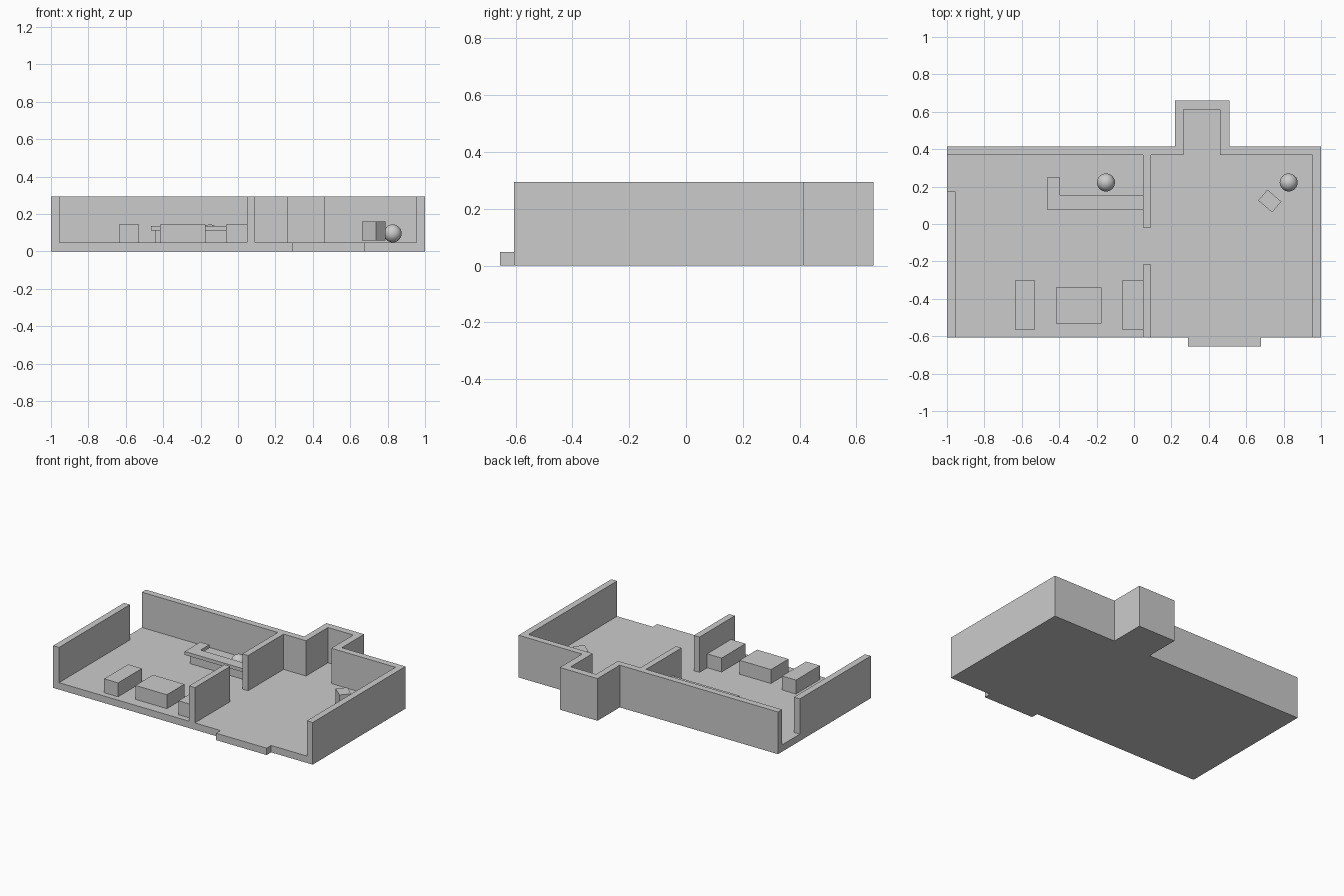
import bpy, bmesh
from math import radians
from mathutils import Matrix

if "Cube" in bpy.data.objects:
    bpy.data.objects.remove(bpy.data.objects["Cube"])

FLOOR, TOP = 0.048, 0.294


def finish(name, bm):
    bmesh.ops.recalc_face_normals(bm, faces=bm.faces)
    mesh = bpy.data.meshes.new(name)
    bm.to_mesh(mesh)
    bm.free()
    ob = bpy.data.objects.new(name, mesh)
    bpy.context.collection.objects.link(ob)
    return ob


def prism(name, outline, z0, z1):
    """Extrude a plan outline from z0 to z1."""
    bm = bmesh.new()
    face = bm.faces.new([bm.verts.new((x, y, z0)) for x, y in outline])
    out = bmesh.ops.extrude_face_region(bm, geom=[face], use_keep_orig=True)
    tops = [v for v in out["geom"] if isinstance(v, bmesh.types.BMVert)]
    bmesh.ops.translate(bm, verts=tops, vec=(0, 0, z1 - z0))
    return finish(name, bm)


def block(name, x0, x1, y0, y1, z0, z1):
    return prism(name, [(x0, y0), (x1, y0), (x1, y1), (x0, y1)], z0, z1)


def ball(name, x, y, r=0.048):
    bm = bmesh.new()
    bmesh.ops.create_uvsphere(bm, u_segments=32, v_segments=16, radius=r)
    for f in bm.faces:
        f.smooth = True
    ob = finish(name, bm)
    ob.location = (x, y, FLOOR + r)


# Floor and outer walls: solid footprint with the room hollowed out,
# leaving the front open, a doorway at the back left, and a front step
shell = prism("floor_and_walls", [
    (-1, -0.606), (0.29, -0.606), (0.29, -0.655), (0.68, -0.655), (0.68, -0.606),
    (1, -0.606), (1, 0.415), (0.51, 0.415), (0.51, 0.66), (0.22, 0.66),
    (0.22, 0.415), (-1, 0.415)], 0, TOP)
room = prism("room_cutter", [
    (-0.955, -0.8), (0.955, -0.8), (0.955, 0.37), (0.46, 0.37), (0.46, 0.612),
    (0.265, 0.612), (0.265, 0.37), (-1.2, 0.37), (-1.2, 0.175), (-0.955, 0.175)],
    FLOOR, 0.5)
room.hide_render = True
room.hide_viewport = True
cut = shell.modifiers.new("hollow", "BOOLEAN")
cut.operation = "DIFFERENCE"
cut.solver = "EXACT"
cut.object = room

# Dividing wall with an opening in the middle
block("divider_back", 0.048, 0.092, -0.02, 0.37, FLOOR, TOP)
block("divider_front", 0.048, 0.092, -0.606, -0.217, FLOOR, TOP)

# L-shaped counter: overhanging top on an inset base
prism("counter_top", [(-0.465, 0.077), (0.048, 0.077), (0.048, 0.152),
                      (-0.395, 0.152), (-0.395, 0.248), (-0.465, 0.248)], 0.112, 0.136)
prism("counter_base", [(-0.44, 0.102), (0.048, 0.102), (0.048, 0.127),
                       (-0.418, 0.127), (-0.418, 0.223), (-0.44, 0.223)], FLOOR, 0.112)

# Seats either side of a table
block("seat_left", -0.636, -0.529, -0.565, -0.302, FLOOR, 0.145)
block("seat_right", -0.063, 0.048, -0.565, -0.302, FLOOR, 0.145)
block("table", -0.417, -0.175, -0.533, -0.340, FLOOR, 0.145)

# Turned box and the two balls
box = block("turned_box", -0.049, 0.049, -0.038, 0.038, 0.057, 0.16)
box.matrix_world = Matrix.Translation((0.726, 0.123, 0)) @ Matrix.Rotation(radians(-41), 4, "Z")
ball("ball_counter", -0.15, 0.222)
ball("ball_corner", 0.827, 0.222)
